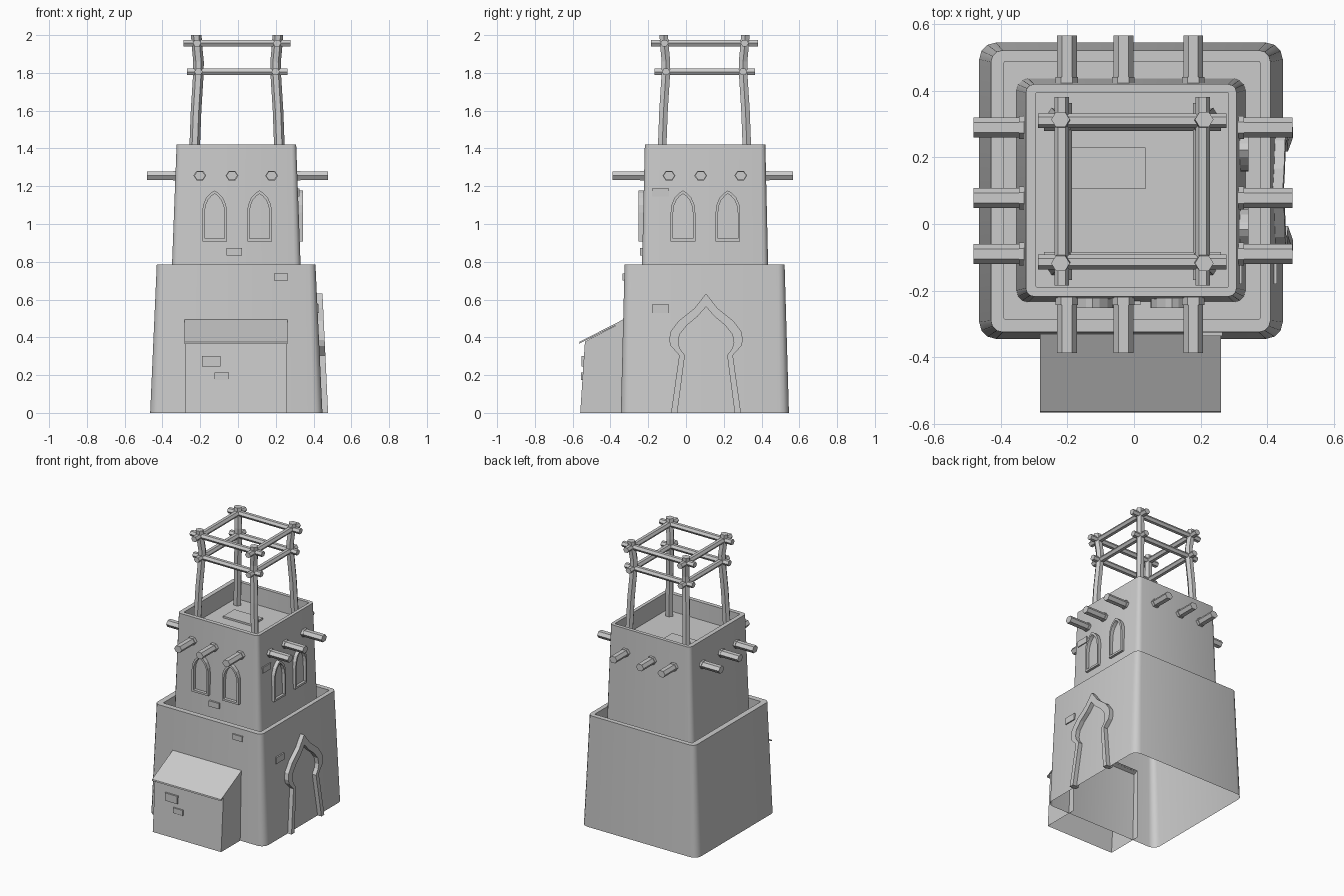
import bpy, bmesh, math
from mathutils import Vector

if "Cube" in bpy.data.objects:
    bpy.data.objects.remove(bpy.data.objects["Cube"])


def make(name, verts, faces, smooth=False):
    me = bpy.data.meshes.new(name)
    me.from_pydata([tuple(v) for v in verts], [], faces)
    bm = bmesh.new()
    bm.from_mesh(me)
    bmesh.ops.recalc_face_normals(bm, faces=bm.faces[:])
    bm.to_mesh(me)
    bm.free()
    ob = bpy.data.objects.new(name, me)
    bpy.context.collection.objects.link(ob)
    if smooth:
        bpy.ops.object.select_all(action='DESELECT')
        ob.select_set(True)
        bpy.context.view_layer.objects.active = ob
        bpy.ops.object.shade_smooth_by_angle(angle=math.radians(40))
    return ob


def rounded_rect(x0, x1, y0, y1, z, r, seg=3):
    pts = []
    corners = [(x1 - r, y1 - r), (x0 + r, y1 - r), (x0 + r, y0 + r), (x1 - r, y0 + r)]
    for k, (cx, cy) in enumerate(corners):
        for i in range(seg + 1):
            a = math.pi / 2 * (k + i / seg)
            pts.append((cx + r * math.cos(a), cy + r * math.sin(a), z))
    return pts


def loft(name, rings, cap_start=False, cap_end=True, smooth=True):
    n = len(rings[0])
    verts = [p for ring in rings for p in ring]
    faces = [(k * n + i, k * n + (i + 1) % n, (k + 1) * n + (i + 1) % n, (k + 1) * n + i)
             for k in range(len(rings) - 1) for i in range(n)]
    if cap_start:
        faces.append(tuple(range(n))[::-1])
    if cap_end:
        faces.append(tuple(range(len(verts) - n, len(verts))))
    return make(name, verts, faces, smooth)


def pole(name, path, ru, rv, smooth=True):
    # hexagonal pole along a list of points
    path = [Vector(p) for p in path]
    d = (path[-1] - path[0]).normalized()
    u = Vector((0, 1, 0)) if abs(d.x) > 0.7 else Vector((1, 0, 0))
    v = Vector((0, 1, 0)) if abs(d.z) > 0.7 else Vector((0, 0, 1))
    rings = [[p + u * ru * math.cos(k * math.pi / 3) + v * rv * math.sin(k * math.pi / 3)
              for k in range(6)] for p in path]
    return loft(name, rings, True, True, False)


def box(name, x0, x1, y0, y1, z0, z1):
    return loft(name, [[(x0, y0, z), (x1, y0, z), (x1, y1, z), (x0, y1, z)] for z in (z0, z1)],
                True, True, False)


def frame(name, outer, inner, place, back, front, closed):
    # raised moulding between two outlines; place(u, z, depth) puts it on a wall
    verts, n = [], len(outer)
    for (a, b), (c, d) in zip(outer, inner):
        verts += [place(a, b, back), place(a, b, front), place(c, d, front), place(c, d, back)]
    faces = []
    for i in range(n if closed else n - 1):
        j = (i + 1) % n
        for k in range(4):
            m = (k + 1) % 4
            faces.append((i * 4 + k, i * 4 + m, j * 4 + m, j * 4 + k))
    if not closed:
        faces += [(0, 1, 2, 3), tuple(range(n * 4 - 4, n * 4))]
    return make(name, verts, faces)


def mirrored(half):
    return half + [(-u, z) for u, z in reversed(half[:-1])]


# tower storeys: open underneath, with a sunken roof behind a parapet
loft("lower_tower", [
    rounded_rect(-0.465, 0.447, -0.345, 0.545, 0, 0.05),
    rounded_rect(-0.43, 0.41, -0.325, 0.522, 0.785, 0.035),
    rounded_rect(-0.39, 0.378, -0.286, 0.488, 0.785, 0.003),
    rounded_rect(-0.39, 0.378, -0.286, 0.488, 0.69, 0.003)])
loft("upper_tower", [
    rounded_rect(-0.353, 0.335, -0.235, 0.437, 0.685, 0.035),
    rounded_rect(-0.325, 0.308, -0.218, 0.42, 1.42, 0.025),
    rounded_rect(-0.294, 0.284, -0.189, 0.395, 1.42, 0.003),
    rounded_rect(-0.294, 0.284, -0.189, 0.395, 1.295, 0.003)])
box("roof_hatch", -0.19, 0.035, 0.105, 0.23, 1.285, 1.308)

# beams running through the upper storey, with collars at the walls
ZB = 1.256
for x in (-0.202, -0.032, 0.178):
    pole("beam_front_back", [(x, -0.388, ZB), (x, 0.566, ZB)], 0.03, 0.026)
    pole("beam_collar", [(x, -0.243, ZB), (x, -0.2, ZB)], 0.034, 0.029)
    pole("beam_collar", [(x, 0.4, ZB), (x, 0.442, ZB)], 0.034, 0.029)
for y in (-0.09, 0.078, 0.29):
    pole("beam_left_right", [(-0.482, y, ZB), (0.476, y, ZB)], 0.03, 0.026)
    pole("beam_collar", [(-0.345, y, ZB), (-0.3, y, ZB)], 0.034, 0.029)
    pole("beam_collar", [(0.28, y, ZB), (0.33, y, ZB)], 0.034, 0.029)

# scaffold of crooked posts and two levels of rails
CX, CY = -0.005, 0.098
profile = [(0.229, 1.28), (0.217, 1.6), (0.205, 1.79), (0.204, 1.86), (0.211, 1.93), (0.216, 2.0)]
for sx in (-1, 1):
    for sy in (-1, 1):
        pole("scaffold_post", [(CX + sx * o, CY + sy * o, z) for o, z in profile], 0.028, 0.026)
for z, off, half in ((1.958, 0.212, 0.283), (1.806, 0.204, 0.266)):
    for s in (-1, 1):
        pole("rail_x", [(CX - half, CY + s * off, z), (CX + half, CY + s * off, z)], 0.022, 0.02)
        pole("rail_y", [(CX + s * off, CY - half, z), (CX + s * off, CY + half, z)], 0.022, 0.02)

# pointed window frames on the front and right walls
win_out = mirrored([(-0.065, 0.908), (-0.065, 1.06), (-0.061, 1.1), (-0.045, 1.138),
                    (-0.02, 1.165), (0, 1.177)])
win_in = mirrored([(-0.052, 0.922), (-0.052, 1.06), (-0.048, 1.095), (-0.035, 1.127),
                   (-0.015, 1.15), (0, 1.16)])
for c in (-0.124, 0.114):
    frame("front_window_frame", win_out, win_in,
          lambda u, z, d: (c + u, -d, z), 0.2, 0.252, True)
for c in (-0.016, 0.222):
    frame("right_window_frame", win_out, win_in,
          lambda u, z, d: (d, c + u, z), 0.28, 0.344, True)

# keyhole doorway moulding leaning with the right wall
door_out = mirrored([(-0.185, 0), (-0.142, 0.305), (-0.187, 0.355), (-0.195, 0.385), (-0.188, 0.43),
                     (-0.145, 0.487), (-0.06, 0.555), (0, 0.632)])
door_in = mirrored([(-0.152, 0), (-0.112, 0.305), (-0.138, 0.34), (-0.147, 0.37), (-0.14, 0.415),
                    (-0.1, 0.465), (-0.045, 0.51), (0, 0.562)])
frame("doorway_frame", door_out, door_in,
      lambda u, z, d: (0.447 - 0.047 * z + d, 0.106 + u, z), -0.02, 0.03, False)

# lean-to annex on the front, open underneath, with a thin sloped roof
side = [(-0.3, 0), (-0.56, 0), (-0.535, 0.378), (-0.3, 0.5)]
verts = [(x, y, z) for x in (-0.28, 0.259) for y, z in side]
make("annex_walls", verts, [(0, 1, 2, 3), (7, 6, 5, 4), (1, 5, 6, 2), (2, 6, 7, 3)])
roof = [(-0.566, 0.366), (-0.564, 0.376), (-0.31, 0.506), (-0.31, 0.494)]
loft("annex_roof", [[(x, y, z) for y, z in roof] for x in (-0.282, 0.261)], True, True, False)

# loose bricks peeking out of the plaster
for x0, x1, y, z0, z1 in ((-0.19, -0.092, -0.553, 0.245, 0.3), (-0.125, -0.047, -0.556, 0.175, 0.213),
                          (0.19, 0.266, -0.336, 0.7, 0.738), (-0.06, 0.02, -0.244, 0.833, 0.873)):
    box("front_brick", x0, x1, y, y + 0.04, z0, z1)
for x, z0, z1 in ((0.43, 0.528, 0.573), (0.325, 1.145, 1.187)):
    box("right_brick", x - 0.04, x, -0.18, -0.09, z0, z1)
